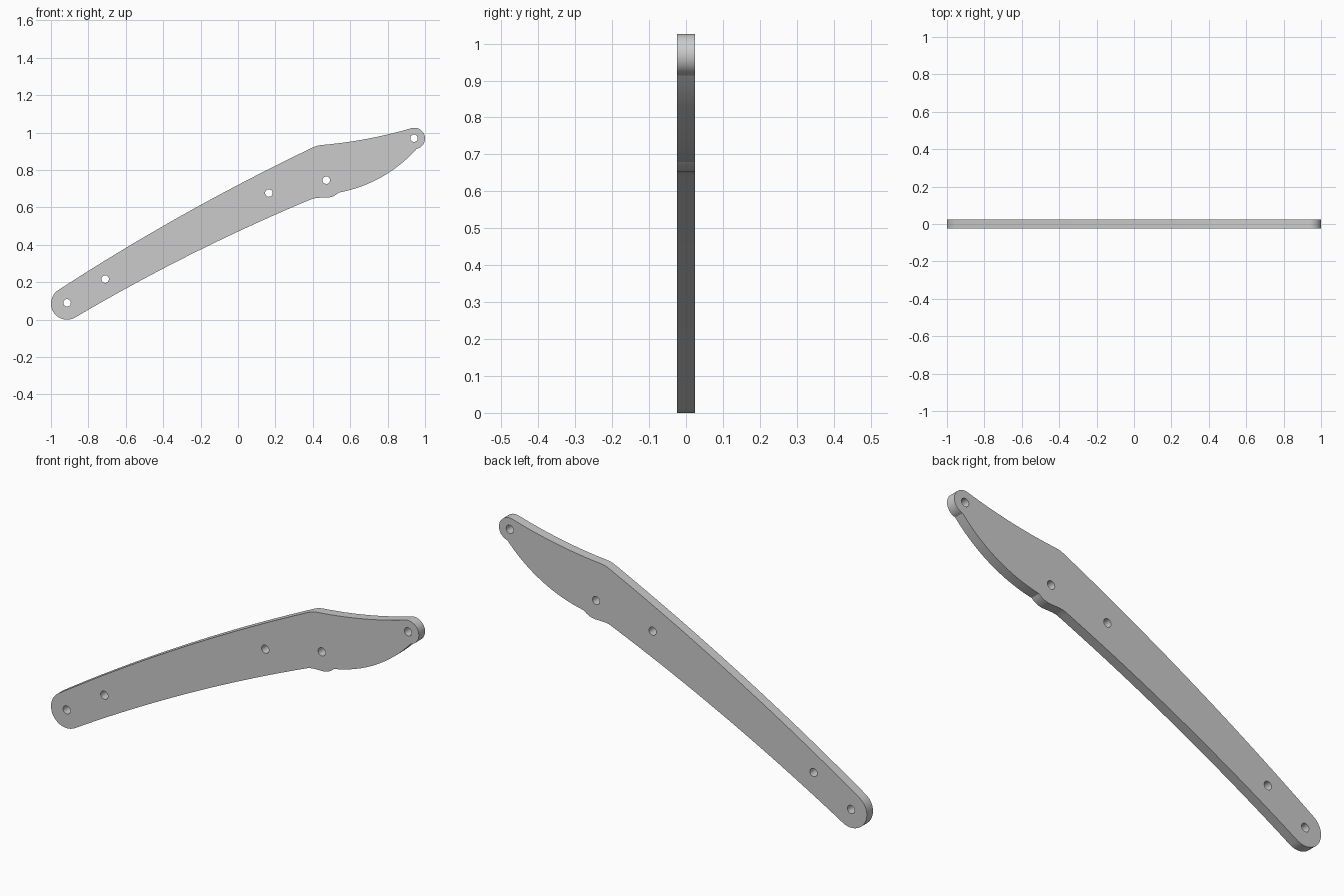
import bpy
from math import sin, cos, radians, hypot, atan2, pi

if "Cube" in bpy.data.objects:
    bpy.data.objects.remove(bpy.data.objects["Cube"])

HALF_THICKNESS = 0.024


def circle_arc(cx, cz, r, a0, a1, n):
    """Points on a circle from angle a0 to a1 (degrees)."""
    return [(cx + r * cos(radians(a0 + (a1 - a0) * i / n)),
             cz + r * sin(radians(a0 + (a1 - a0) * i / n))) for i in range(n + 1)]


def bow(p, q, sag, n):
    """Interior points of an arc from p to q, bulging left of travel by sag."""
    dx, dz = q[0] - p[0], q[1] - p[1]
    length = hypot(dx, dz)
    nx, nz = -dz / length, dx / length
    r = (length ** 2 / 4 + sag ** 2) / (2 * sag)
    mx, mz = (p[0] + q[0]) / 2, (p[1] + q[1]) / 2
    cx, cz = mx + nx * (sag - r), mz + nz * (sag - r)
    a0 = atan2(p[1] - cz, p[0] - cx)
    a1 = atan2(q[1] - cz, q[0] - cx)
    d = (a1 - a0 + pi) % (2 * pi) - pi
    return [(cx + abs(r) * cos(a0 + d * i / n), cz + abs(r) * sin(a0 + d * i / n))
            for i in range(1, n)]


def add_loop(curve, pts):
    s = curve.splines.new('POLY')
    s.points.add(len(pts) - 1)
    for sp, (x, z) in zip(s.points, pts):
        sp.co = (x, z, 0, 1)
    s.use_cyclic_u = True


# Rounded features of the outline
left_end = circle_arc(-0.914, 0.086, 0.086, 300.5, 121, 20)
shoulder = [(0.392, 0.917), (0.41, 0.925), (0.428, 0.931), (0.45, 0.934)]
right_end = circle_arc(0.943, 0.969, 0.057, 106, -78, 18)
lobe = circle_arc(0.472, 0.746, 0.094, -45, -86, 7)
throat = [(0.44, 0.652), (0.42, 0.651), (0.40, 0.647), (0.38, 0.639)]

# Clockwise outline: end caps joined by shallow arcs
outline = left_end + bow(left_end[-1], shoulder[0], 0.025, 20)
outline += shoulder + bow(shoulder[-1], right_end[0], -0.012, 12)
outline += right_end + bow(right_end[-1], lobe[0], 0.04, 16)
outline += lobe + throat + bow(throat[-1], left_end[0], -0.024, 20)

# Flat plate with through holes
curve = bpy.data.curves.new("arm_plate", 'CURVE')
curve.dimensions = '2D'
curve.fill_mode = 'BOTH'
curve.extrude = HALF_THICKNESS
add_loop(curve, outline)
for x, z in [(-0.914, 0.09), (-0.71, 0.217), (0.165, 0.677), (0.472, 0.746), (0.941, 0.97)]:
    add_loop(curve, circle_arc(x, z, 0.02, 0, 345, 23))

arm = bpy.data.objects.new("arm_plate", curve)
bpy.context.collection.objects.link(arm)
arm.rotation_euler = (pi / 2, 0, 0)
bpy.context.view_layer.objects.active = arm
arm.select_set(True)
bpy.ops.object.convert(target='MESH')
bpy.ops.object.transform_apply(location=False, rotation=True, scale=False)

# Weld rims and tidy shading
bpy.ops.object.mode_set(mode='EDIT')
bpy.ops.mesh.select_all(action='SELECT')
bpy.ops.mesh.remove_doubles(threshold=0.0001)
bpy.ops.mesh.normals_make_consistent(inside=False)
bpy.ops.object.mode_set(mode='OBJECT')
bpy.ops.object.shade_smooth_by_angle()
